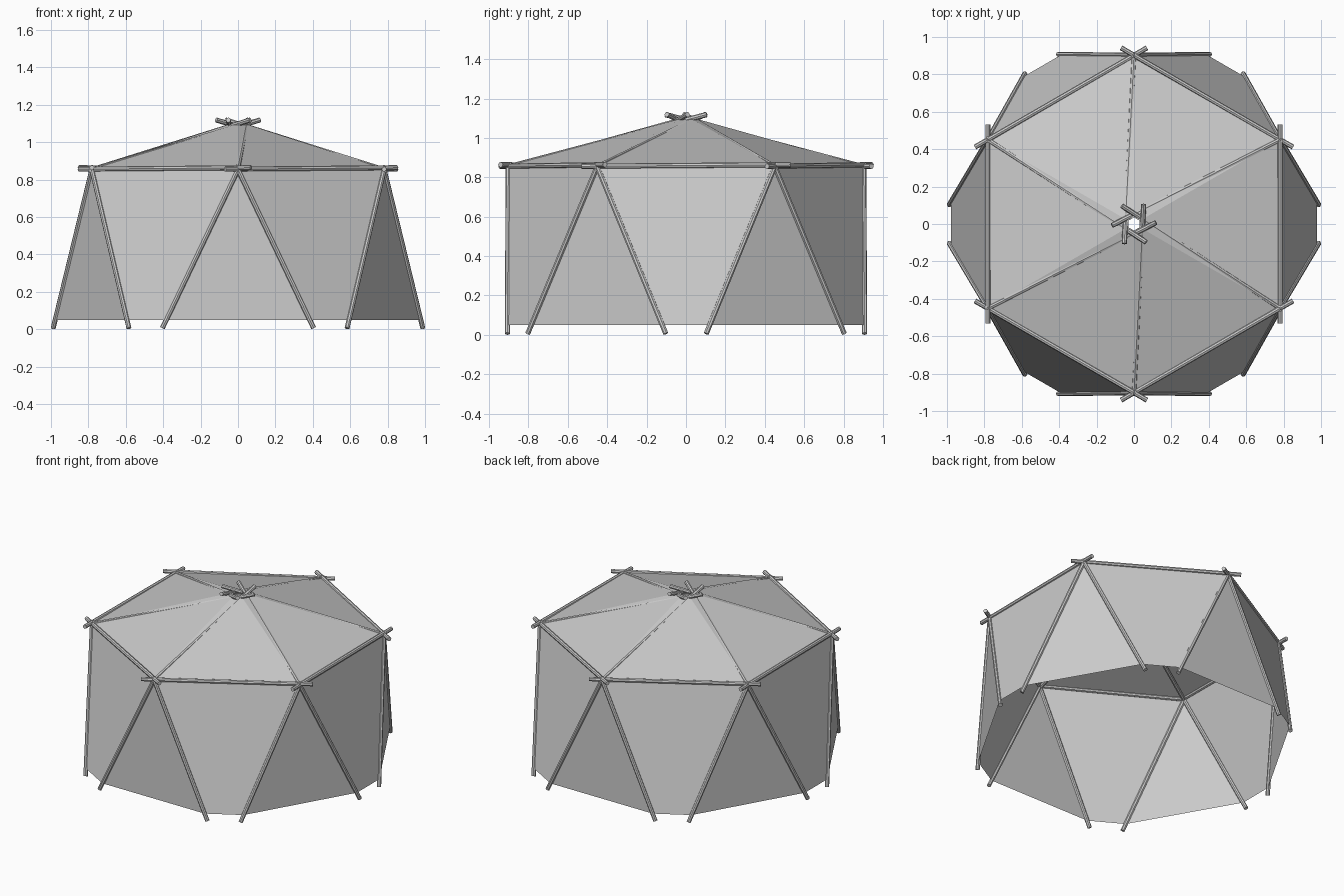
import bpy
from math import radians, sin, cos
from mathutils import Vector, Matrix

if "Cube" in bpy.data.objects:
    bpy.data.objects.remove(bpy.data.objects["Cube"])

R, EAVE, POLE = 0.902, 0.86, 0.0135


def turn(p, k):
    # rotate a point about z by k sixths of a full turn
    return Matrix.Rotation(radians(60 * k), 3, 'Z') @ Vector(p)


def pole(name, a, b, k):
    a, b = turn(a, k), turn(b, k)
    d = b - a
    bpy.ops.mesh.primitive_cylinder_add(vertices=8, radius=POLE, depth=d.length,
                                        location=(a + b) / 2)
    ob = bpy.context.object
    ob.name = name
    ob.rotation_euler = d.to_track_quat('Z', 'Y').to_euler()


def sheet(name, pts):
    # flat panel repeated six times around the centre
    verts, faces = [], []
    for k in range(6):
        for poly in pts:
            n = len(verts)
            verts += [turn(p, k) for p in poly]
            faces.append(range(n, n + len(poly)))
    me = bpy.data.meshes.new(name)
    me.from_pydata(verts, [], faces)
    ob = bpy.data.objects.new(name, me)
    bpy.context.collection.objects.link(ob)


corner = Vector((0, -R, EAVE))
nxt = turn(corner, 1)
side = (nxt - corner).normalized()

for k in range(6):
    # crossed pair of legs at each corner
    for s, label in ((-1, "left"), (1, "right")):
        pole(f"leg_{label}_{k}", (s * 0.405, -0.907, 0.006), (-s * 0.008, -R, 0.872), k)
    # eave pole overlapping both corners
    pole(f"eave_pole_{k}", corner - side * 0.08 - Vector((0, 0, 0.004)),
         nxt + side * 0.08 + Vector((0, 0, 0.004)), k)
    # rafter passing beside the smoke hole
    pole(f"rafter_{k}", (0, -R, 0.853), (0.052, 0.105, 1.119), k)

# wall canvas: triangle inside the leg pair, then panel between pairs
z0, h = 0.05, 0.385
fl, fr = Vector((-h, -0.907, z0)), Vector((h, -0.907, z0))
sheet("wall_canvas", [[corner, fl, fr], [corner, fr, turn(fl, 1), nxt]])

# roof canvas with a small smoke hole
hole = Vector((0, -0.035, 1.102))
sheet("roof_canvas", [[corner, nxt, turn(hole, 1), hole]])
